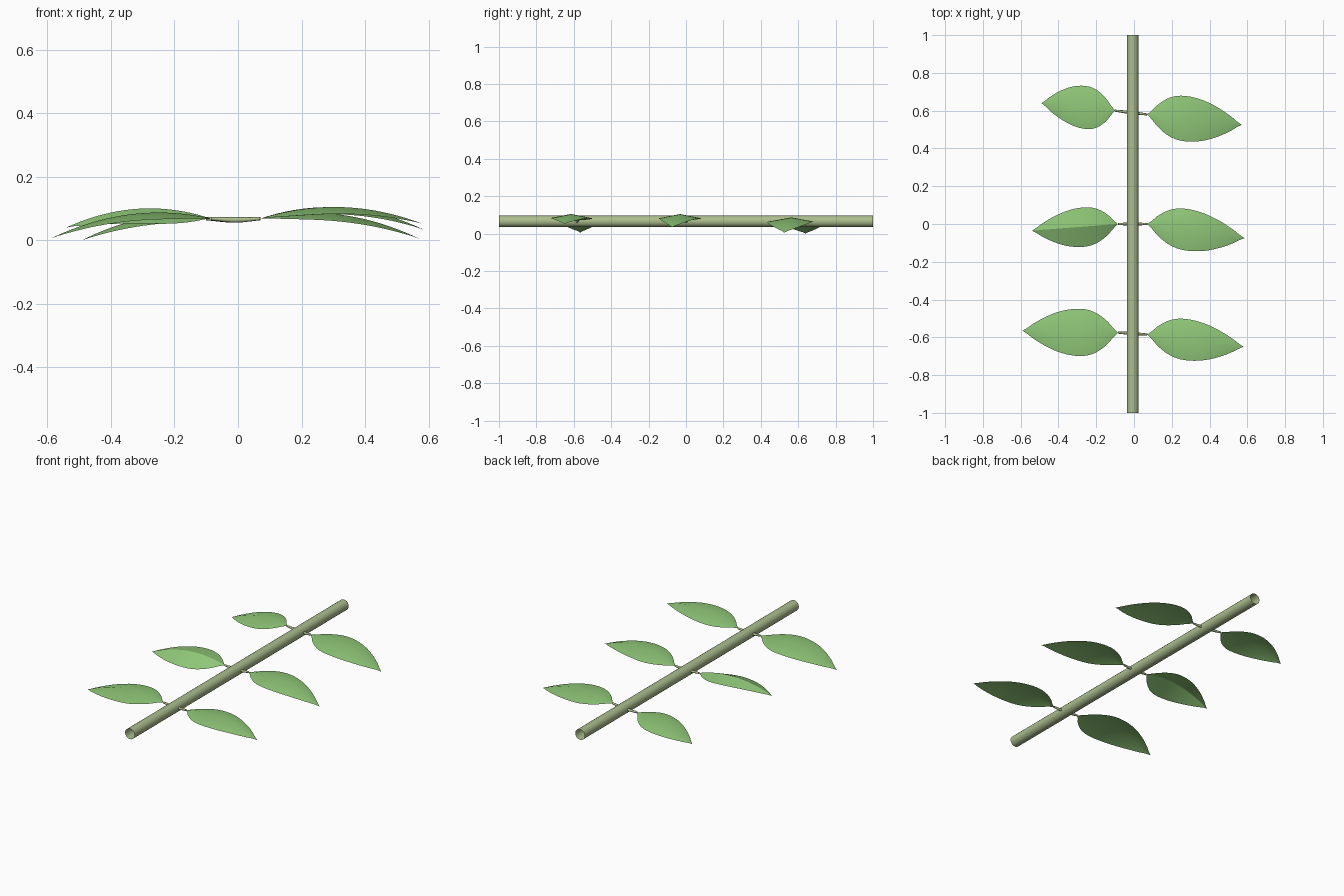
import bpy
import bmesh
from math import pi
from mathutils import Vector

if "Cube" in bpy.data.objects:
    bpy.data.objects.remove(bpy.data.objects["Cube"])


def material(name, color):
    mat = bpy.data.materials.new(name)
    mat.use_nodes = True
    mat.diffuse_color = color
    mat.node_tree.nodes["Principled BSDF"].inputs["Base Color"].default_value = color
    return mat


leaf_green = material("leaf green", (0.28, 0.58, 0.19, 1))
stem_green = material("stem green", (0.41, 0.51, 0.27, 1))

STEM_X, STEM_Z = -0.007, 0.065
ROWS = 20
# Half-width along a leaf, from base to tip
OUTLINE = [0, 0.44, 0.77, 0.95, 1, 0.97, 0.88, 0.73, 0.53, 0.28, 0]


def smooth(obj):
    bpy.ops.object.select_all(action="DESELECT")
    obj.select_set(True)
    bpy.context.view_layer.objects.active = obj
    bpy.ops.object.shade_smooth_by_angle(angle=pi / 6)


def half_width(t):
    i = min(int(t * 10), 9)
    f = t * 10 - i
    p = [OUTLINE[max(i - 1, 0)], OUTLINE[i], OUTLINE[i + 1], OUTLINE[min(i + 2, 10)]]
    # Catmull-Rom interpolation keeps the rim rounded
    return max(0, p[1] + f / 2 * (p[2] - p[0] + f * (2 * p[0] - 5 * p[1] + 4 * p[2] - p[3]
               + f * (3 * (p[1] - p[2]) + p[3] - p[0]))))


def rib_height(t, base, peak, tip):
    # Parabola through the base, the high point at 0.4 and the tip
    return (base * (t - 0.4) * (t - 1) / 0.4 - peak * t * (t - 1) / 0.24
            + tip * t * (t - 0.4) / 0.6)


def leaf(name, base, tip, peak, back, front, back_drop=0.022, front_drop=0.022):
    """Arched blade folded along its midrib; back and front are half-widths."""
    base, tip = Vector(base), Vector(tip)
    bm = bmesh.new()
    rows = []
    for i in range(ROWS + 1):
        t = i / ROWS
        rib = base.lerp(tip, t)
        rib.z = rib_height(t, base.z, peak, tip.z)
        if i in (0, ROWS):
            rows.append([bm.verts.new(rib)] * 3)
            continue
        w = half_width(t)
        skew = 0.04 * w * (tip.y - base.y)
        rows.append([bm.verts.new(rib + Vector((skew, -front * w, -front_drop * w))),
                     bm.verts.new(rib),
                     bm.verts.new(rib + Vector((-skew, back * w, -back_drop * w)))])
    for a, b in zip(rows, rows[1:]):
        for j in (0, 1):
            corners = list(dict.fromkeys((a[j], b[j], b[j + 1], a[j + 1])))
            bm.faces.new(corners)
    for face in bm.faces:
        face.normal_update()
        if face.normal.z < 0:
            face.normal_flip()
    mesh = bpy.data.meshes.new(name)
    bm.to_mesh(mesh)
    bm.free()
    obj = bpy.data.objects.new(name, mesh)
    bpy.context.collection.objects.link(obj)
    mesh.materials.append(leaf_green)
    smooth(obj)


def stalk(name, left_base, right_base):
    """Thin sagging stalk passing through the stem and joining a leaf pair."""
    a, b = Vector(left_base), Vector(right_base)
    middle = (a + b) / 2
    middle.z = STEM_Z - 0.001
    curve = bpy.data.curves.new(name, "CURVE")
    curve.dimensions = "3D"
    curve.bevel_depth = 0.009
    curve.bevel_resolution = 2
    curve.resolution_u = 6
    spline = curve.splines.new("BEZIER")
    spline.bezier_points.add(2)
    for point, co, radius in zip(spline.bezier_points, (a, middle, b), (0.6, 1, 0.6)):
        point.co = co
        point.radius = radius
        point.handle_left_type = point.handle_right_type = "AUTO"
    curve.materials.append(stem_green)
    obj = bpy.data.objects.new(name, curve)
    bpy.context.collection.objects.link(obj)


# Hollow, open-ended stem
bpy.ops.mesh.primitive_cylinder_add(vertices=20, radius=0.031, depth=2, end_fill_type="NOTHING",
                                    location=(STEM_X, 0, STEM_Z), rotation=(pi / 2, 0, 0))
stem = bpy.context.object
stem.name = "stem"
stem.data.materials.append(stem_green)
smooth(stem)

# Leaf pairs
pairs = {
    "rear": ((0.07, 0.58, 0.068), (-0.10, 0.60, 0.068)),
    "middle": ((0.07, 0, 0.068), (-0.085, 0, 0.068)),
    "front": ((0.07, -0.585, 0.068), (-0.085, -0.575, 0.068)),
}
for name, (left, right) in pairs.items():
    stalk(name + "_stalk", left, right)

leaf("rear_left_leaf", pairs["rear"][0], (0.57, 0.525, 0.005), 0.085, 0.12, 0.12)
leaf("middle_left_leaf", pairs["middle"][0], (0.585, -0.075, 0.033), 0.104, 0.11, 0.11)
leaf("front_left_leaf", pairs["front"][0], (0.58, -0.65, 0.052), 0.104, 0.108, 0.11)
leaf("rear_right_leaf", pairs["rear"][1], (-0.49, 0.64, 0), 0.073, 0.115, 0.113)
leaf("middle_right_leaf", pairs["middle"][1], (-0.54, -0.035, 0.04), 0.1, 0.102, 0.107,
     back_drop=0.015, front_drop=0.048)
leaf("front_right_leaf", pairs["front"][1], (-0.59, -0.565, 0.005), 0.086, 0.122, 0.128)
